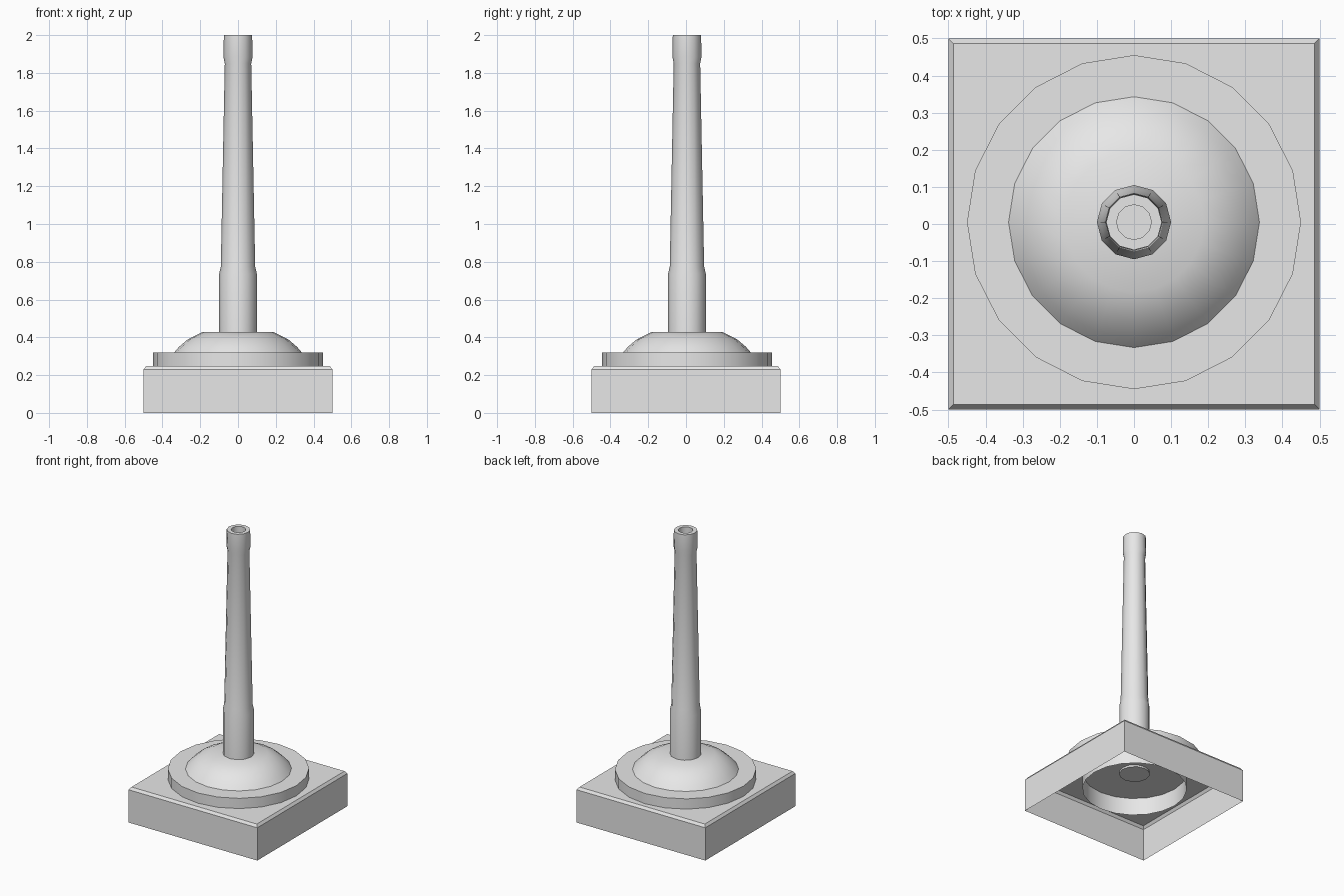
import bpy, bmesh
from math import sin, cos, tau, radians

if "Cube" in bpy.data.objects:
    bpy.data.objects.remove(bpy.data.objects["Cube"])

GREY = (0.8, 0.8, 0.8, 1.0)
grey = bpy.data.materials.new("plain grey")
grey.use_nodes = True
grey.diffuse_color = GREY
grey.node_tree.nodes["Principled BSDF"].inputs["Base Color"].default_value = GREY

AXIS_Y = 0.005


def finish(bm, name, smooth=None):
    """Turn a bmesh into a named object with the shared material."""
    mesh = bpy.data.meshes.new(name)
    bm.to_mesh(mesh)
    bm.free()
    mesh.materials.append(grey)
    obj = bpy.data.objects.new(name, mesh)
    bpy.context.collection.objects.link(obj)
    if smooth:
        bpy.ops.object.select_all(action="DESELECT")
        obj.select_set(True)
        bpy.context.view_layer.objects.active = obj
        bpy.ops.object.shade_smooth_by_angle(angle=radians(smooth))
    return obj


def lathe(name, profile, sides, cap_start=False, cap_end=False, smooth=40):
    """Sweep (radius, height) points, listed upwards along the outside."""
    bm = bmesh.new()
    rings = [[bm.verts.new((r * cos(tau * i / sides),
                            AXIS_Y + r * sin(tau * i / sides), z))
              for i in range(sides)] for r, z in profile]
    for low, high in zip(rings, rings[1:]):
        for i in range(sides):
            j = (i + 1) % sides
            bm.faces.new((low[i], low[j], high[j], high[i]))
    if cap_start:
        bm.faces.new(rings[0][::-1])
    if cap_end:
        bm.faces.new(rings[-1])
    return finish(bm, name, smooth)


# Square base: open underneath, with a chamfered top edge
bm = bmesh.new()
levels = [[bm.verts.new((sx * h, sy * h, z))
           for sx, sy in ((-1, -1), (1, -1), (1, 1), (-1, 1))]
          for h, z in ((0.5, 0), (0.5, 0.23), (0.487, 0.248))]
for low, high in zip(levels, levels[1:]):
    for i in range(4):
        j = (i + 1) % 4
        bm.faces.new((low[i], low[j], high[j], high[i]))
bm.faces.new(levels[-1])
finish(bm, "square_base")

# Round plate on top of the base
lathe("round_plate", [(0.45, 0.248), (0.45, 0.32)], 20, cap_end=True)

# Dome with a flat crown and an open skirt that reaches into the base
lathe("dome", [(0.338, 0.125), (0.338, 0.32), (0.312, 0.35),
               (0.265, 0.39), (0.188, 0.428)], 20, cap_end=True)

# Tapered tube with a thick foot, a collar at the mouth and a blind bore
lathe("tube", [(0.1, 0.235), (0.1, 0.735), (0.091, 0.775), (0.07, 1.85),
               (0.077, 1.885), (0.075, 2.0), (0.047, 2.0), (0.047, 1.88)],
      12, cap_start=True, cap_end=True)
